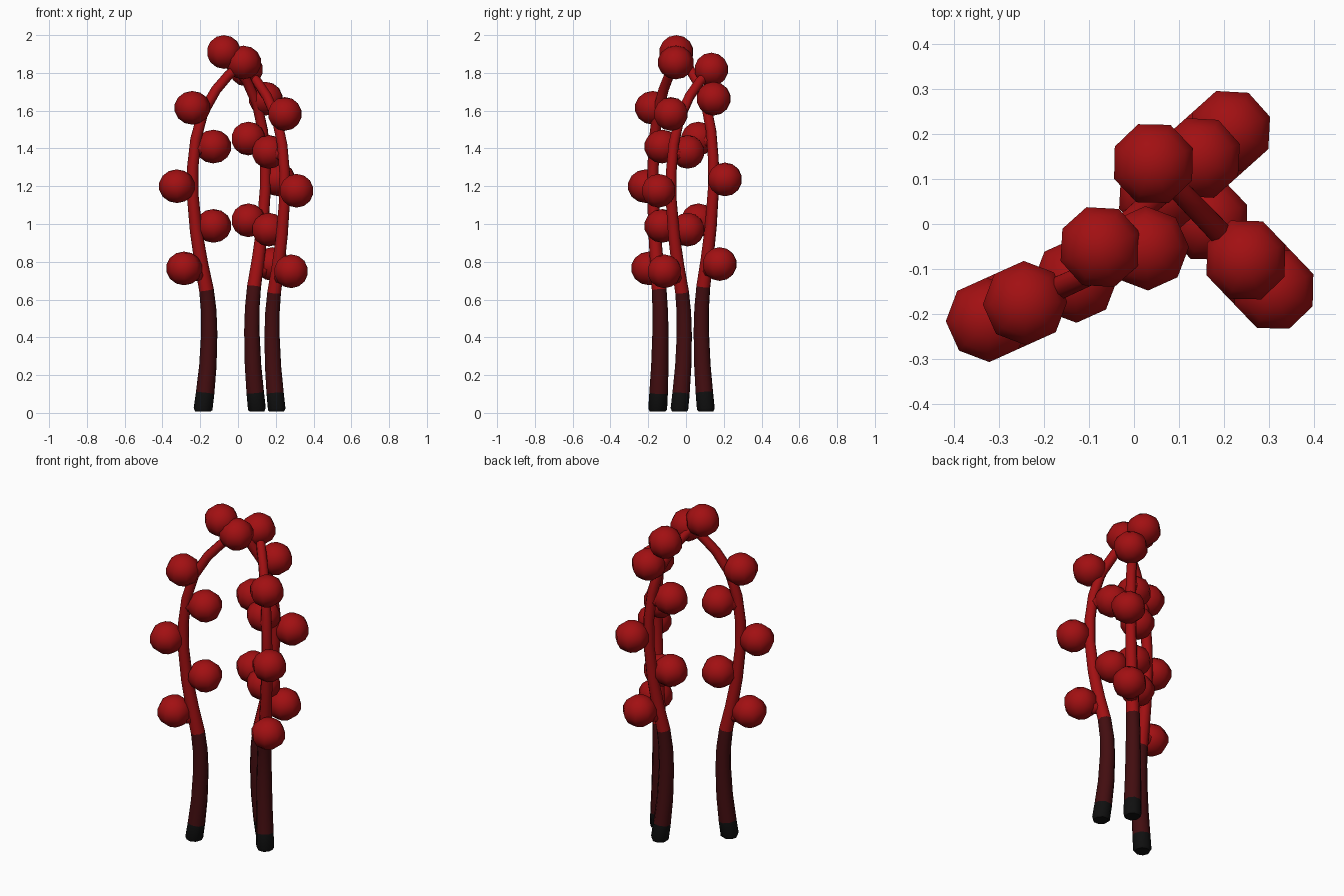
import bpy, bmesh, math
from mathutils import Vector, Matrix

if "Cube" in bpy.data.objects:
    bpy.data.objects.remove(bpy.data.objects["Cube"])


def material(name, rgb):
    m = bpy.data.materials.new(name)
    m.diffuse_color = (*rgb, 1)
    m.use_nodes = True
    m.node_tree.nodes["Principled BSDF"].inputs["Base Color"].default_value = m.diffuse_color
    return m


BLACK = material("black", (0.005, 0.005, 0.005))
MAROON = material("dark maroon", (0.055, 0.004, 0.005))
RED = material("berry red", (0.36, 0.005, 0.006))

# stem profile: outward offset, height, radius
STEM = [(0, 0.008, 0.042), (0, 0.02, 0.05), (-0.012, 0.105, 0.049), (-0.028, 0.25, 0.046),
        (-0.036, 0.42, 0.043), (-0.033, 0.54, 0.041), (-0.02, 0.65, 0.039),
        (0.01, 0.79, 0.036), (0.04, 0.96, 0.033), (0.06, 1.15, 0.031), (0.06, 1.30, 0.030),
        (0.042, 1.45, 0.029), (0.0, 1.59, 0.028), (-0.075, 1.71, 0.027),
        (-0.15, 1.79, 0.026), (-0.23, 1.85, 0.024)]
# berries: outward offset, height, and where the stalk meets the stem
BERRIES = [(0.11, 0.765, -0.005, 0.72), (-0.06, 0.99, 0.042, 0.97), (0.152, 1.20, 0.06, 1.18),
           (-0.06, 1.41, 0.05, 1.40), (0.062, 1.615, 0.0, 1.59), (-0.234, 1.855, -0.2, 1.82)]


def finish(name, bm, mats):
    bmesh.ops.recalc_face_normals(bm, faces=bm.faces)
    me = bpy.data.meshes.new(name)
    bm.to_mesh(me)
    bm.free()
    for m in mats:
        me.materials.append(m)
    ob = bpy.data.objects.new(name, me)
    bpy.context.collection.objects.link(ob)
    return ob


def branch(label, base, outward, zs):
    out = Vector((*outward, 0)).normalized()
    side = Vector((-out.y, out.x, 0))
    at = lambda u, z: Vector((*base, 0)) + out * u + Vector((0, 0, z * zs))

    # tapered curved stem, coloured by height band
    bm = bmesh.new()
    pts = [at(u, z) for u, z, r in STEM]
    rings = []
    for i, p in enumerate(pts):
        t = (pts[min(i + 1, len(pts) - 1)] - pts[max(i - 1, 0)]).normalized()
        nrm = side.cross(t)
        ring = []
        for k in range(8):
            a = math.tau * (k + 0.5) / 8
            ring.append(bm.verts.new(p + (nrm * math.cos(a) + side * math.sin(a)) * STEM[i][2]))
        rings.append(ring)
    bm.faces.new(rings[0])
    bm.faces.new(rings[-1])
    for i in range(len(rings) - 1):
        for k in range(8):
            j = (k + 1) % 8
            f = bm.faces.new((rings[i][k], rings[i][j], rings[i + 1][j], rings[i + 1][k]))
            f.material_index = 0 if i < 2 else 1 if i < 6 else 2
            f.smooth = True
    finish(label + "_stem", bm, [BLACK, MAROON, RED])

    # berries, each on a short cone-shaped stalk
    bm = bmesh.new()
    turn = Matrix.Rotation(math.atan2(out.y, out.x) + math.pi / 8, 4, 'Z')
    for u, z, su, sz in BERRIES:
        c, s = at(u, z), at(su, sz)
        bmesh.ops.create_uvsphere(bm, u_segments=8, v_segments=7, radius=0.096,
                                  matrix=Matrix.Translation(c) @ turn @ Matrix.Diagonal((1, 1, 0.93, 1)))
        d = c - s
        bmesh.ops.create_cone(bm, cap_ends=True, segments=8, radius1=0.025, radius2=0.06,
                              depth=d.length * 0.8,
                              matrix=Matrix.Translation(s + d * 0.4) @ d.to_track_quat('Z', 'Y').to_matrix().to_4x4())
    for f in bm.faces:
        f.smooth = True
    finish(label + "_berries", bm, [RED])


branch("left", (-0.185, -0.15), (-0.91, -0.41), 1.0)
branch("right", (0.205, -0.035), (0.69, -0.72), 0.98)
branch("back", (0.10, 0.105), (0.745, 0.667), 1.03)
